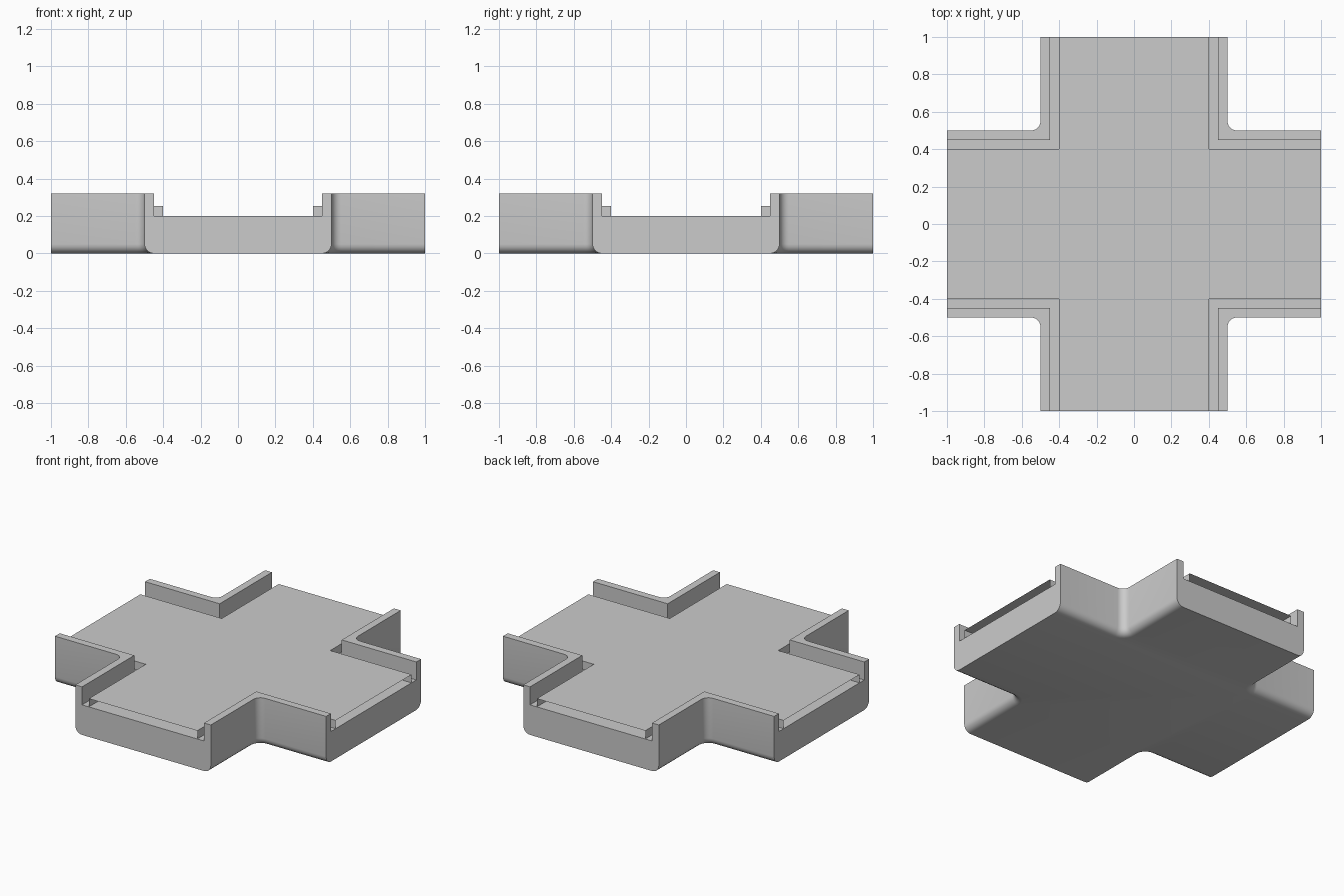
import bpy, bmesh
from math import sin, cos, pi

if "Cube" in bpy.data.objects:
    bpy.data.objects.remove(bpy.data.objects["Cube"])

R = 0.05                     # rounding of the bottom edge and plan corners
WALL_TOP, FLOOR, PLATE = 0.32, 0.20, 0.255


def turn(p, q):
    """Rotate a point by q clockwise quarter turns about z."""
    x, y, z = p
    for _ in range(q):
        x, y = y, -x
    return (x, y, z)


def corner_path(inset, z, n=6):
    """Outer outline of one quadrant, with its rounded inside corner."""
    r = R + inset
    arc = [(0.5 + R + r * cos(pi + pi / 2 * i / n),
            0.5 + R + r * sin(pi + pi / 2 * i / n), z) for i in range(n + 1)]
    return [(0.5 - inset, 1, z)] + arc + [(1, 0.5 - inset, z)]


def l_path(e, z):
    """Sharp L-shaped line of one quadrant at distance e from the axes."""
    return [(e, 1, z), (e, e, z), (1, e, z)]


def strip(a, b):
    return [[a[i], a[i + 1], b[i + 1], b[i]] for i in range(len(a) - 1)]


def whole(path):
    """Join a quadrant path into the full cross outline."""
    return [turn(p, q) for q in range(4) for p in path]


def make(name, quadrant_faces, single_faces):
    bm = bmesh.new()
    faces = [[turn(p, q) for p in f] for q in range(4) for f in quadrant_faces]
    for f in faces + single_faces:
        bm.faces.new([bm.verts.new(p) for p in f])
    bmesh.ops.remove_doubles(bm, verts=bm.verts, dist=1e-5)
    bmesh.ops.recalc_face_normals(bm, faces=bm.faces)
    me = bpy.data.meshes.new(name)
    bm.to_mesh(me)
    bm.free()
    ob = bpy.data.objects.new(name, me)
    bpy.context.collection.objects.link(ob)
    bpy.ops.object.select_all(action='DESELECT')
    ob.select_set(True)
    bpy.context.view_layer.objects.active = ob
    bpy.ops.object.shade_smooth_by_angle(angle=pi / 6)
    return ob


# Cross-shaped base with rounded underside and a wall around each inside corner
levels = [corner_path(R * (1 - sin(pi / 2 * i / 5)), R * (1 - cos(pi / 2 * i / 5)))
          for i in range(6)] + [corner_path(0, WALL_TOP)]
faces = []
for low, high in zip(levels, levels[1:]):
    faces += strip(low, high)
inner_top, inner_low = l_path(0.45, WALL_TOP), l_path(0.45, FLOOR)
faces.append(levels[-1] + inner_top[::-1])
faces += strip(inner_low, inner_top)

# End face of one arm
half = [lv[0] for lv in levels] + [inner_top[0], inner_low[0]]
faces.append(half + [(-x, y, z) for x, y, z in half[::-1]])
make("track_base", faces, [whole(levels[0]), whole(l_path(0.45, FLOOR))])

# Raised cross deck between the gutters, open at the arm ends
deck_top, deck_low = l_path(0.4, PLATE), l_path(0.4, FLOOR)
make("raised_deck", strip(deck_low, deck_top), [whole(deck_top)[::-1]])
